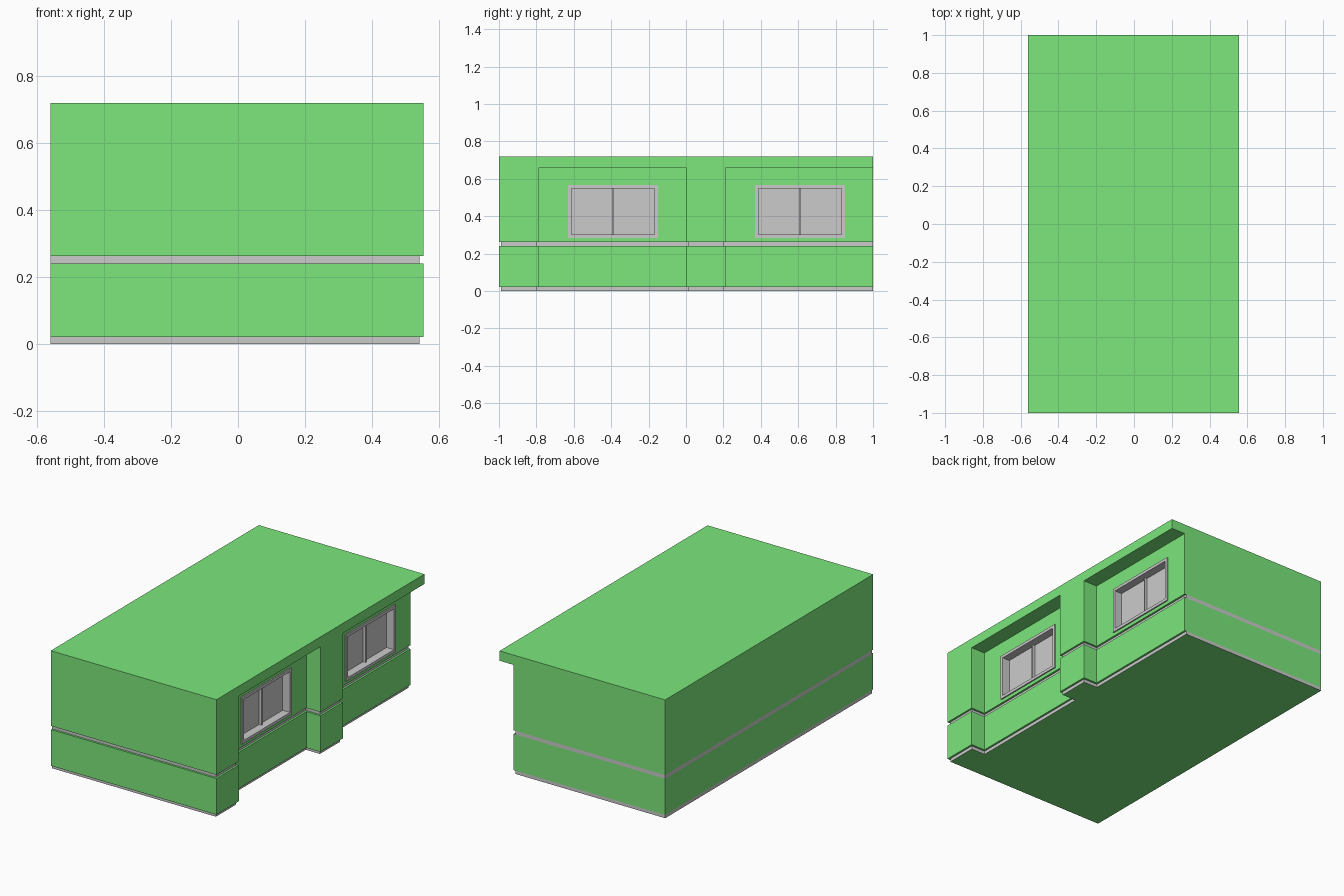
import bpy, bmesh

if "Cube" in bpy.data.objects:
    bpy.data.objects.remove(bpy.data.objects["Cube"])

GREEN = bpy.data.materials.new("green_wall")
GREEN.diffuse_color = (0.2, 0.8, 0.2, 1)
GREEN.use_nodes = True
GREEN.node_tree.nodes["Principled BSDF"].inputs["Base Color"].default_value = GREEN.diffuse_color
GREY = bpy.data.materials.new("grey_trim")

L, R, WALL = -0.56, 0.555, 0.46      # left side, right side, recessed wall
INSET = 0.012                        # depth of the grey grooves
WINDOWS = [(-0.785, 0.0, -0.39), (0.215, 1.0, 0.61)]   # bay start, bay end, window centre


def loft(bm, rings, mats=None, skip=None):
    """Skin consecutive rings of points; returns the vertex rings."""
    vs = [[bm.verts.new(p) for p in ring] for ring in rings]
    n = len(vs[0])
    for k in range(len(vs) - 1):
        for i in range(n):
            if skip and skip(k, i):
                continue
            j = (i + 1) % n
            f = bm.faces.new((vs[k][i], vs[k][j], vs[k + 1][j], vs[k + 1][i]))
            f.material_index = mats[k] if mats else 0
    return vs


def finish(bm, name, materials=()):
    bmesh.ops.remove_doubles(bm, verts=bm.verts, dist=1e-5)
    mesh = bpy.data.meshes.new(name)
    bm.to_mesh(mesh)
    bm.free()
    for m in materials:
        mesh.materials.append(m)
    ob = bpy.data.objects.new(name, mesh)
    bpy.context.collection.objects.link(ob)
    return ob


def footprint(d):
    """Plan outline, right and front sides pulled in by d."""
    r, w = R - d, WALL - d
    return [(L, -1 + d), (r, -1 + d), (r, -0.785 - d), (w, -0.785 - d), (w, d),
            (r, d), (r, 0.215 - d), (w, 0.215 - d), (w, 1), (L, 1)]


def rect(x, y0, y1, z0, z1):
    return [(x, y0, z0), (x, y1, z0), (x, y1, z1), (x, y0, z1)]


def window_ring(x, yc, b):
    """Window outline shrunk by border b."""
    return rect(x, yc - 0.24 + b, yc + 0.24 - b, 0.283 + b, 0.567 - b)


# Building shell: grooved walls, then the overhanging roof slab
levels = [(0, INSET), (0.02, INSET), (0.02, 0), (0.24, 0),
          (0.24, INSET), (0.262, INSET), (0.262, 0), (0.66, 0)]
rings = [[(x, y, z) for x, y in footprint(d)] for z, d in levels]
for z in (0.66, 0.72):
    rings.append([(R if x == WALL else x, y, z) for x, y in footprint(0)])
bm = bmesh.new()
vs = loft(bm, rings, mats=[1, 0, 0, 0, 1, 0, 0, 0, 0],
          skip=lambda k, i: k == 6 and i in (3, 7))
bm.faces.new(vs[0][::-1])
# roof top is a plain rectangle
bm.faces.new([bm.verts.new(p) for p in
              ((L, -1, 0.72), (R, -1, 0.72), (R, 1, 0.72), (L, 1, 0.72))])
# Recessed bay walls with window openings
for y0, y1, yc in WINDOWS:
    loft(bm, [rect(WALL, y0, y1, 0.262, 0.66), window_ring(WALL, yc, 0)])
finish(bm, "building_shell", (GREEN, GREY))

# Windows: proud frame, deep reveal, pane and central mullion
for n, (y0, y1, yc) in enumerate(WINDOWS):
    bm = bmesh.new()
    vs = loft(bm, [window_ring(WALL, yc, 0), window_ring(WALL + 0.008, yc, 0),
                   window_ring(WALL + 0.008, yc, 0.018), window_ring(0.418, yc, 0.018)])
    bm.faces.new(vs[-1])
    bar = [rect(x, yc - 0.004, yc + 0.004, 0.301, 0.549) for x in (0.418, 0.435)]
    vs = loft(bm, bar)
    bm.faces.new(vs[-1])
    finish(bm, f"window_{n + 1}")
